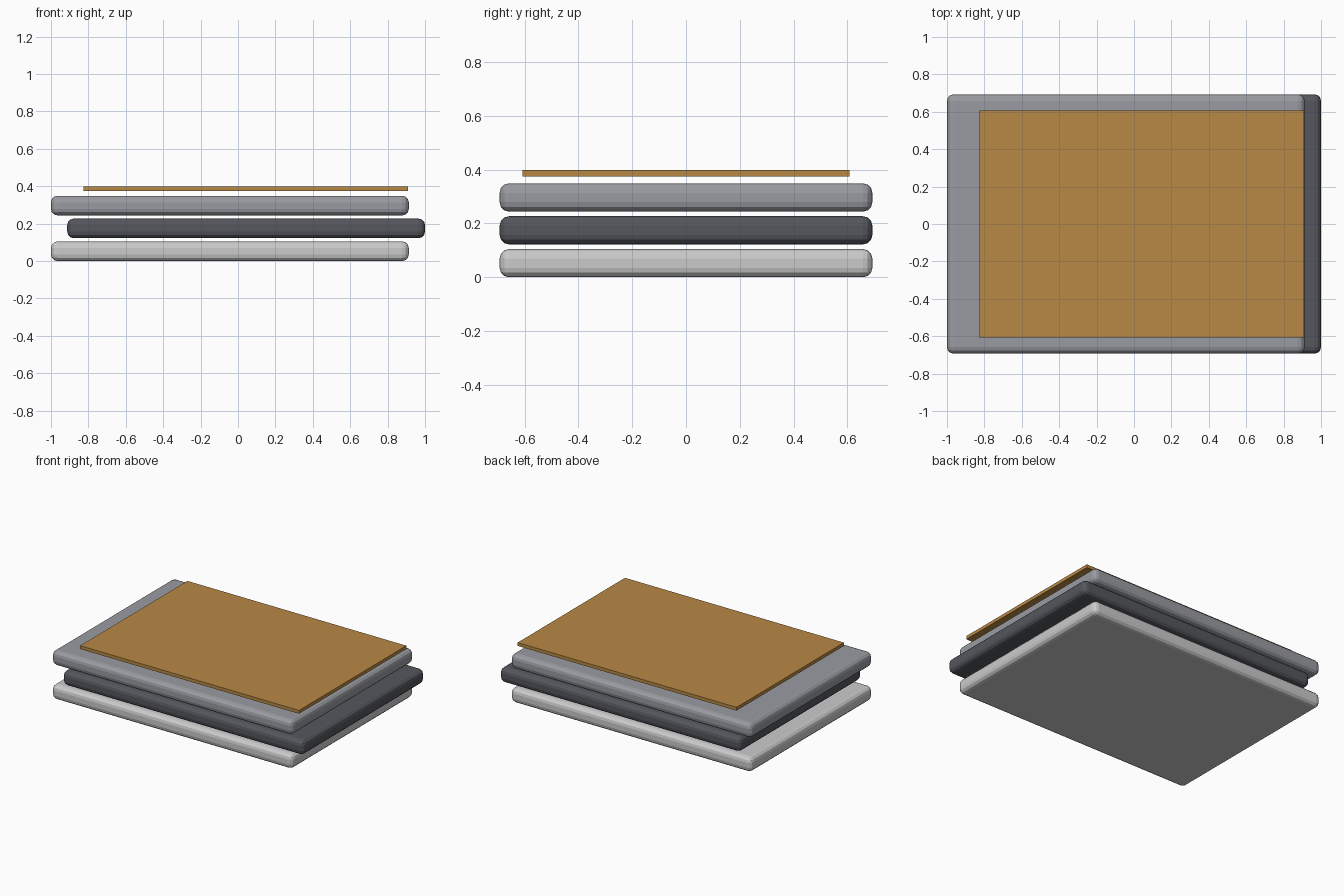
import bpy

if "Cube" in bpy.data.objects:
    bpy.data.objects.remove(bpy.data.objects["Cube"])


def slab(name, x0, x1, half_y, z0, z1, color, bevel=0.0):
    """Box from its extents, with optional rounded edges."""
    bpy.ops.mesh.primitive_cube_add(size=1, location=((x0 + x1) / 2, 0, (z0 + z1) / 2))
    ob = bpy.context.object
    ob.name = name
    ob.scale = (x1 - x0, 2 * half_y, z1 - z0)
    bpy.ops.object.transform_apply(location=False, rotation=False, scale=True)
    mat = bpy.data.materials.new(name + "_colour")
    mat.diffuse_color = (*color, 1)
    mat.use_nodes = True
    mat.node_tree.nodes["Principled BSDF"].inputs["Base Color"].default_value = mat.diffuse_color
    ob.data.materials.append(mat)
    if bevel:
        mod = ob.modifiers.new("rounded_edges", "BEVEL")
        mod.width = bevel
        mod.segments = 3
        mod.limit_method = "NONE"
    return ob


# Three staggered rounded slabs, alternating left and right
layers = [
    ("bottom_slab", -1.0, (0.62, 0.62, 0.64)),
    ("middle_slab", -0.913, (0.09, 0.095, 0.11)),
    ("top_slab", -1.0, (0.32, 0.33, 0.36)),
]
for i, (name, x0, color) in enumerate(layers):
    z0 = i * 0.122
    slab(name, x0, x0 + 1.913, 0.693, z0, z0 + 0.105, color, 0.035)

# Thin floating cover sheet
slab("cover_sheet", -0.827, 0.91, 0.608, 0.374, 0.398, (0.48, 0.25, 0.06))
